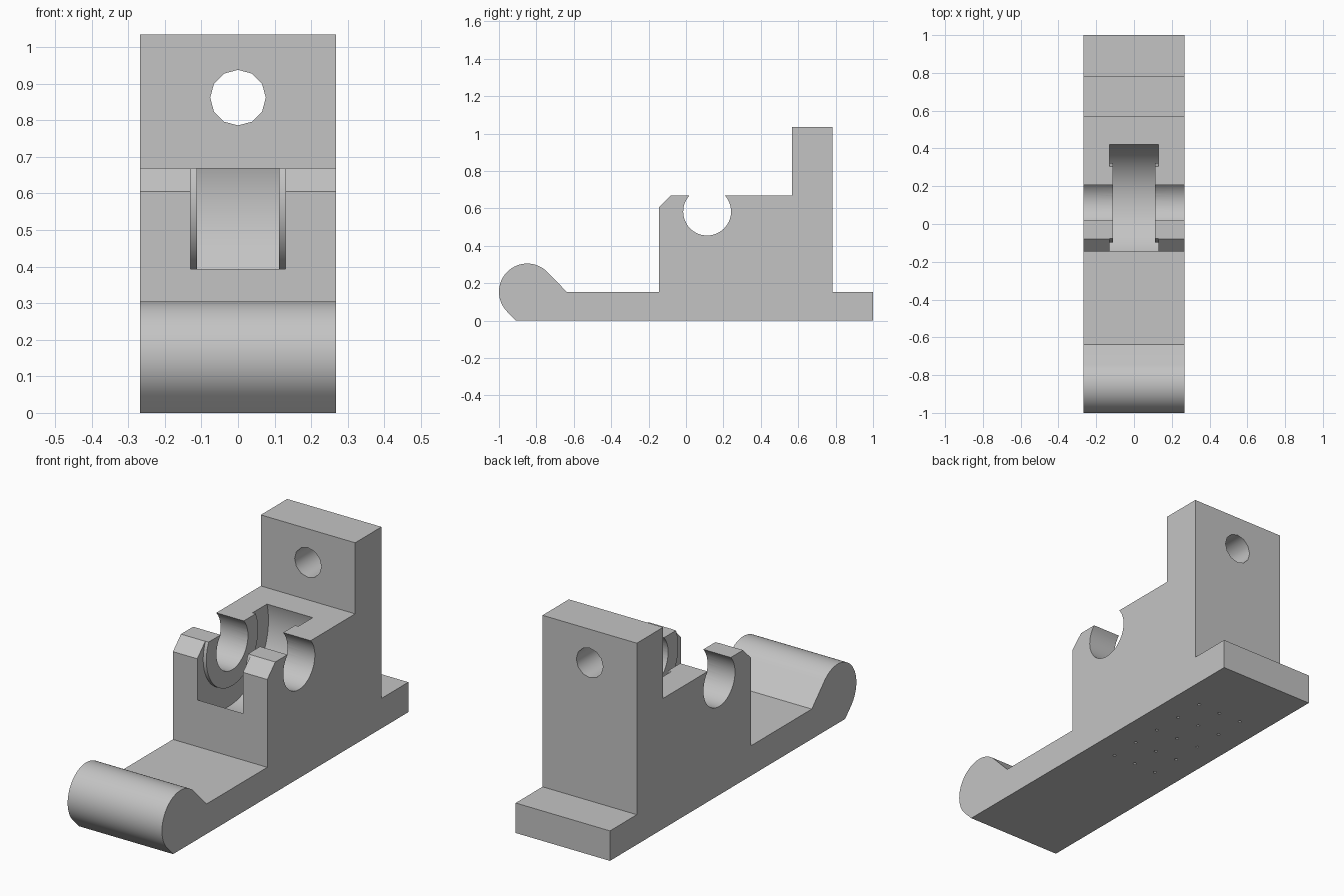
import bpy, bmesh, math

if "Cube" in bpy.data.objects:
    bpy.data.objects.remove(bpy.data.objects["Cube"])

HALF_W = 0.268
AXLE_Y, AXLE_Z = 0.113, 0.583

grey = bpy.data.materials.new("mid grey")
grey.diffuse_color = (0.55, 0.55, 0.55, 1)
grey.use_nodes = True
grey.node_tree.nodes["Principled BSDF"].inputs["Base Color"].default_value = grey.diffuse_color


def arc(cy, cz, r, a0, a1, n):
    """Points on an arc in the YZ plane, angles in degrees."""
    pts = []
    for i in range(n + 1):
        a = math.radians(a0 + (a1 - a0) * i / n)
        pts.append((cy + r * math.cos(a), cz + r * math.sin(a)))
    return pts


def finish(name, bm):
    bmesh.ops.remove_doubles(bm, verts=bm.verts, dist=1e-5)
    bmesh.ops.recalc_face_normals(bm, faces=bm.faces)
    me = bpy.data.meshes.new(name)
    bm.to_mesh(me)
    bm.free()
    me.materials.append(grey)
    ob = bpy.data.objects.new(name, me)
    bpy.context.collection.objects.link(ob)
    return ob


def prism(name, pts, a, b, axis):
    """Extrude a 2D outline from a to b along x, y or z."""
    def place(p, t):
        return {"x": (t, p[0], p[1]), "y": (p[0], t, p[1]), "z": (p[0], p[1], t)}[axis]
    bm = bmesh.new()
    add_prism(bm, [place(p, a) for p in pts], [place(p, b) for p in pts])
    return finish(name, bm)


def add_prism(bm, lo, hi):
    v0 = [bm.verts.new(p) for p in lo]
    v1 = [bm.verts.new(p) for p in hi]
    n = len(lo)
    bm.faces.new(v0)
    bm.faces.new(v1[::-1])
    for i in range(n):
        j = (i + 1) % n
        bm.faces.new((v0[i], v1[i], v1[j], v0[j]))


def cut(target, cutter):
    cutter.hide_render = True
    m = target.modifiers.new("cut", "BOOLEAN")
    m.operation, m.solver, m.object = "DIFFERENCE", "EXACT", cutter
    bpy.context.view_layer.objects.active = target
    bpy.ops.object.modifier_apply(modifier=m.name)
    bpy.data.objects.remove(cutter, do_unlink=True)


# Side profile: base, back plate, axle block with open seat, rounded toe
TOP = 0.67
open_a = math.degrees(math.asin((TOP - AXLE_Z) / 0.128))
profile = [(1, 0), (1, 0.154), (0.782, 0.154), (0.782, 1.035), (0.568, 1.035), (0.568, TOP)]
profile += arc(AXLE_Y, AXLE_Z, 0.128, open_a, -180 - open_a, 36)
profile += [(-0.08, TOP), (-0.145, 0.605), (-0.145, 0.154), (-0.638, 0.154)]
profile += arc(-0.849, 0.154, 0.151, 45, 225, 32)
profile += [(-0.909, 0)]
body = prism("bracket_body", profile, -HALF_W, HALF_W, "x")

# Wheel pocket: lathed cutter that leaves a thin round boss on each cheek
ring = [(-0.112, 0), (-0.112, 0.21), (-0.13, 0.21), (-0.13, 0.32),
        (0.13, 0.32), (0.13, 0.21), (0.112, 0.21), (0.112, 0)]
bm = bmesh.new()
SEG = 72
for i in range(SEG):
    a, b = (2 * math.pi * k / SEG for k in (i, (i + 1) % SEG))
    for (x0, r0), (x1, r1) in zip(ring, ring[1:]):
        quad = [(x0, r0, a), (x1, r1, a), (x1, r1, b), (x0, r0, b)]
        co = []
        for x, r, t in quad:
            p = (x, AXLE_Y + r * math.cos(t), AXLE_Z + r * math.sin(t))
            if p not in co:
                co.append(p)
        bm.faces.new([bm.verts.new(p) for p in co])
cut(body, finish("pocket_cutter", bm))

# Mounting hole through the back plate
cut(body, prism("hole_cutter", arc(0, 0.862, 0.076, 0, 330, 11), 0.5, 0.9, "y"))

# Grid of pin holes in the underside
bm = bmesh.new()
for x in (-0.128, 0, 0.128):
    for k in range(5):
        c = arc(x, 0.005 + 0.16 * k, 0.008, 0, 315, 7)
        add_prism(bm, [(*p, -0.05) for p in c], [(*p, 0.12) for p in c])
cut(body, finish("pin_cutter", bm))

# Smooth the curved walls and keep the corners sharp
bpy.ops.object.select_all(action="DESELECT")
body.select_set(True)
bpy.context.view_layer.objects.active = body
bpy.ops.object.shade_smooth_by_angle(angle=math.radians(35))
